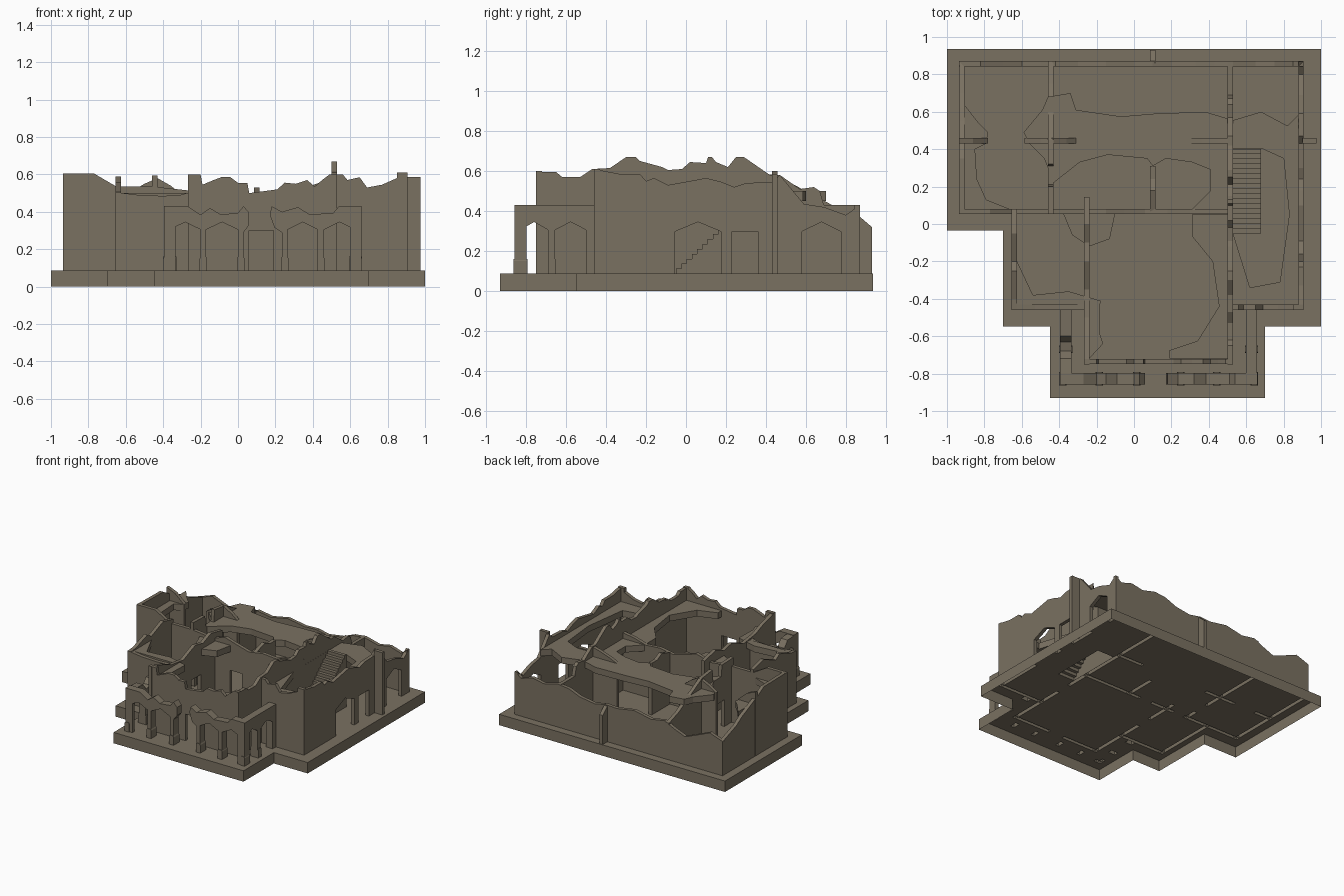
import bpy, bmesh

F = 0.087          # ground floor level
T = 0.028          # wall thickness
RECTS = []         # wall footprints, left open in the hollow floor

stone = bpy.data.materials.new("weathered stone")
stone.diffuse_color = (0.195, 0.165, 0.12, 1)


def finish(name, bm, fix=True):
    if fix:
        bmesh.ops.recalc_face_normals(bm, faces=bm.faces)
    me = bpy.data.meshes.new(name)
    bm.to_mesh(me)
    bm.free()
    me.materials.append(stone)
    ob = bpy.data.objects.new(name, me)
    bpy.context.collection.objects.link(ob)
    return ob


def prism(name, pts, vec):
    """Extrude a flat polygon; parts standing on the floor stay open below."""
    bm = bmesh.new()
    face = bm.faces.new([bm.verts.new(p) for p in pts])
    ext = bmesh.ops.extrude_face_region(bm, geom=[face], use_keep_orig=True)
    bmesh.ops.translate(bm, vec=vec, verts=[v for v in ext["geom"] if isinstance(v, bmesh.types.BMVert)])
    bmesh.ops.recalc_face_normals(bm, faces=bm.faces)
    low = [f for f in bm.faces if all(abs(v.co.z - F) < 1e-4 for v in f.verts)]
    bmesh.ops.delete(bm, geom=low, context='FACES')
    return finish(name, bm)


def profile(name, axis, pts, c, th=T):
    """Upright (along, z) outline centred on c across the axis."""
    lo = c - th / 2
    if axis == 'x':
        return prism(name, [(t, lo, z) for t, z in pts], (0, th, 0))
    return prism(name, [(lo, t, z) for t, z in pts], (th, 0, 0))


def footprint(axis, a, b, c, th):
    r = (a, b, c - th / 2, c + th / 2)
    RECTS.append(r if axis == 'x' else r[2:] + r[:2])


def wall(name, axis, c, top, openings=(), th=T):
    """Wall with a broken top line and floor openings (start, end, spring, apex)."""
    a, b = top[0][0], top[-1][0]
    pts, start = [(a, F)], a
    for t0, t1, spring, apex in openings:
        pts += [(t0, F), (t0, spring)]
        if apex > spring:
            pts.append(((t0 + t1) / 2, apex))
        pts += [(t1, spring), (t1, F)]
        footprint(axis, start, t0, c, th)
        start = t1
    footprint(axis, start, b, c, th)
    pts.append((b, F))
    profile(name, axis, pts + list(reversed(top)), c, th)


def slab(name, pts):
    prism(name, [(x, y, 0.45) for x, y in pts], (0, 0, 0.05))


# outer walls
wall("left_wall", 'y', -0.92, [(.053, .605), (.35, .6), (.42, .56), (.55, .5), (.62, .47), (.7, .42), (.87, .36)])
wall("back_wall", 'x', 0.857,
     [(-.935, .36), (-.82, .4), (-.7, .35), (-.6, .31), (-.5, .35), (-.42, .39), (-.3, .37), (-.15, .4), (0, .375),
      (.1, .38), (.2, .36), (.33, .38), (.43, .42), (.53, .43), (.65, .4), (.75, .42), (.85, .39), (.905, .43)])
wall("right_wall", 'y', 0.8925,
     [(-.46, .61), (-.33, .585), (-.23, .585), (-.2, .55), (-.16, .565), (-.09, .53), (.02, .55), (.1, .565),
      (.18, .545), (.24, .52), (.3, .54), (.43, .545), (.47, .58), (.59, .435), (.69, .42), (.8, .38), (.87, .43)],
     [(-.055, .175, .297, .345), (.23, .36, .297, 0), (.58, .775, .297, .345)])
wall("right_front_wall", 'x', -0.445,
     [(.5, .6), (.56, .6), (.585, .57), (.65, .585), (.69, .53), (.77, .545), (.849, .58), (.85, .61), (.905, .61)])
wall("side_room_left_wall", 'y', -0.64, [(-.46, .505), (-.4, .51), (-.25, .56), (-.2, .53), (-.05, .59), (.08, .56)])
wall("side_room_front_wall", 'x', -0.445, [(-.655, .505), (-.53, .49), (-.4, .485), (-.31, .49), (-.24, .51)])

# hall walls
wall("hall_front_wall", 'x', -0.735,
     [(-.265, .6), (-.2, .6), (-.19, .545), (-.13, .57), (-.09, .585), (-.04, .585), (0, .555), (.05, .555),
      (.06, .5), (.21, .52), (.25, .556), (.31, .55), (.37, .57), (.41, .535), (.45, .57), (.49, .6), (.53, .6)],
     [(.06, .19, .3, 0)])
wall("hall_left_wall", 'y', -0.2525,
     [(-.75, .6), (-.6, .56), (-.5, .52), (-.35, .5), (-.2, .56), (-.1, .54), (0, .58), (.145, .55)],
     [(-.25, -.13, .3, 0)])
wall("hall_right_wall", 'y', 0.515,
     [(-.75, .595), (-.65, .595), (-.62, .57), (-.53, .57), (-.47, .61), (-.38, .615), (-.3, .67), (-.25, .67),
      (-.23, .65), (-.12, .62), (-.09, .605), (-.02, .61), (.02, .645), (.1, .64), (.11, .67), (.13, .67),
      (.15, .645), (.21, .62), (.25, .67), (.29, .67), (.42, .58), (.47, .58), (.57, .51), (.64, .52),
      (.67, .5), (.69, .43), (.87, .43)],
     [(-.25, -.13, .3, 0)])

# inner walls
wall("cross_wall", 'x', 0.067,
     [(-.935, .605), (-.77, .605), (-.65, .535), (-.45, .535), (-.27, .515), (-.15, .55), (-.05, .52), (.06, .49),
      (.18, .51), (.3, .5), (.4, .53), (.53, .55)],
     [(-.42, -.32, .3, 0), (-.11, 0, .3, 0)])
wall("left_rooms_wall", 'y', -0.445,
     [(.053, .595), (.2, .59), (.21, .5), (.31, .5), (.32, .595), (.45, .58), (.6, .5), (.75, .42), (.87, .38)],
     [(.17, .29, .3, 0)])
wall("room_stub_left", 'x', 0.445, [(-.935, .6), (-.86, .57), (-.78, .5)])
wall("room_stub_middle", 'x', 0.445, [(-.585, .5), (-.5, .55), (-.43, .58), (-.36, .54), (-.31, .5)])
wall("room_stub_right", 'x', 0.445, [(.29, .5), (.36, .53), (.45, .56), (.53, .58)])
wall("partition", 'y', 0.1, [(.053, .49), (.18, .53), (.24, .5), (.31, .5)])

# buttresses
wall("right_buttress", 'x', 0.445, [(.9, .585), (.975, .585)])
wall("back_buttress", 'y', 0.1, [(.86, .38), (.93, .32)])

# stairs
n, y0, y1, top = 17, -0.05, 0.4, 0.505
steps = [(y0, F)]
for i in range(n):
    z = F + (top - F) * (i + 1) / n
    steps += [(y0 + (y1 - y0) * i / n, z), (y0 + (y1 - y0) * (i + 1) / n, z)]
steps.append((y1, F))
profile("stairs", 'y', steps, 0.605, 0.15)
footprint('y', y0, y1, 0.605, 0.15)

# broken upper floors
slab("upper_floor_main",
     [(-.59, .49), (-.49, .61), (-.46, .68), (-.34, .7), (-.31, .61), (-.07, .575), (.11, .59), (.38, .6),
      (.53, .555), (.68, .6), (.82, .525), (.88, .585), (.88, -.43), (.53, -.43), (.53, -.05), (.62, -.34),
      (.78, -.31), (.83, .05), (.8, .35), (.68, .405), (.53, .405), (.53, .08), (.31, .08), (.41, .18),
      (.41, .29), (.31, .33), (.17, .35), (.1, .31), (.07, .35), (-.14, .37), (-.29, .33), (-.43, .22),
      (-.48, .35), (-.56, .43)])
slab("upper_floor_hall",
     [(.5, .05), (.31, .05), (.31, -.065), (.42, -.2), (.455, -.44), (.34, -.625), (.19, -.675), (.19, -.72), (.5, -.72)])
slab("upper_floor_corner", [(-.24, .06), (-.1, .06), (-.13, -.08), (-.24, -.12), (-.33, -.06), (-.38, .06)])
slab("upper_floor_side_room",
     [(-.625, -.2), (-.54, -.38), (-.35, -.36), (-.18, -.41), (-.185, -.58), (-.165, -.64), (-.24, -.72),
      (-.25, -.43), (-.625, -.43)])
slab("upper_floor_left",
     [(-.905, .635), (-.83, .54), (-.78, .49), (-.79, .43), (-.85, .4), (-.84, .24), (-.79, .13), (-.665, .08), (-.905, .08)])

# porch arcade
P = 0.06
wall("porch_front_left", 'x', -0.8275,
     [(-.395, .43), (-.27, .43), (-.2, .385), (-.15, .42), (-.09, .385), (0, .395), (.03, .43)],
     [(-.365, -.2, .305, .345), (-.17, 0, .305, .345)], P)
wall("porch_front_right", 'x', -0.8275,
     [(.235, .4), (.32, .425), (.385, .385), (.51, .395), (.54, .43), (.66, .43)],
     [(.265, .425, .305, .345), (.46, .625, .305, .345)], P)
profile("broken_arch_left", 'x', [(.03, .29), (.06, .33), (.06, .395), (.03, .43)], -0.8275, P)
profile("broken_arch_right", 'x', [(.235, .29), (.195, .315), (.17, .385), (.18, .43), (.235, .4)], -0.8275, P)
side = [(-.83, -.69, .305, .345), (-.655, -.5, .305, .345)]
wall("porch_side_right", 'y', 0.6275, [(-.857, .43), (-.46, .43)], side, P)
wall("porch_side_left", 'y', -0.365,
     [(-.857, .43), (-.72, .42), (-.68, .37), (-.63, .38), (-.6, .42), (-.46, .43)], side, P)

# wider feet on the porch posts
for x in (-.38, -.185, .015, .25, .4425, .6425):
    profile("post_foot", 'x', [(x - .02, F), (x + .02, F), (x + .02, .15), (x + .015, .16), (x - .015, .16), (x - .02, .15)], -0.8275, .07)
for x in (-.365, .6275):
    profile("post_foot", 'y', [(-.69, F), (-.65, F), (-.65, .15), (-.655, .16), (-.685, .16), (-.69, .15)], x, .07)

# hollow base: skirt around the outline, floor in cells between the walls
outline = [(-1, .935), (-1, -.035), (-.7, -.035), (-.7, -.547), (-.45, -.547), (-.45, -.93),
           (.7, -.93), (.7, -.547), (1, -.547), (1, .935)]
bm = bmesh.new()
for (xa, ya), (xb, yb) in zip(outline, outline[1:] + outline[:1]):
    bm.faces.new([bm.verts.new(p) for p in ((xa, ya, 0), (xb, yb, 0), (xb, yb, F), (xa, ya, F))])
blocks = [(-1, 1, -.035, .935), (-.7, 1, -.547, -.035), (-.45, .7, -.93, -.547)]


def inside(x, y, rects):
    return any(r[0] < x < r[1] and r[2] < y < r[3] for r in rects)


xs = sorted({round(v, 4) for r in RECTS + blocks for v in r[:2]})
ys = sorted({round(v, 4) for r in RECTS + blocks for v in r[2:]})
for xa, xb in zip(xs, xs[1:]):
    for ya, yb in zip(ys, ys[1:]):
        cx, cy = (xa + xb) / 2, (ya + yb) / 2
        if inside(cx, cy, blocks) and not inside(cx, cy, RECTS):
            bm.faces.new([bm.verts.new(p) for p in ((xa, ya, F), (xb, ya, F), (xb, yb, F), (xa, yb, F))])
bmesh.ops.remove_doubles(bm, verts=bm.verts, dist=1e-5)
finish("base", bm, fix=False)
